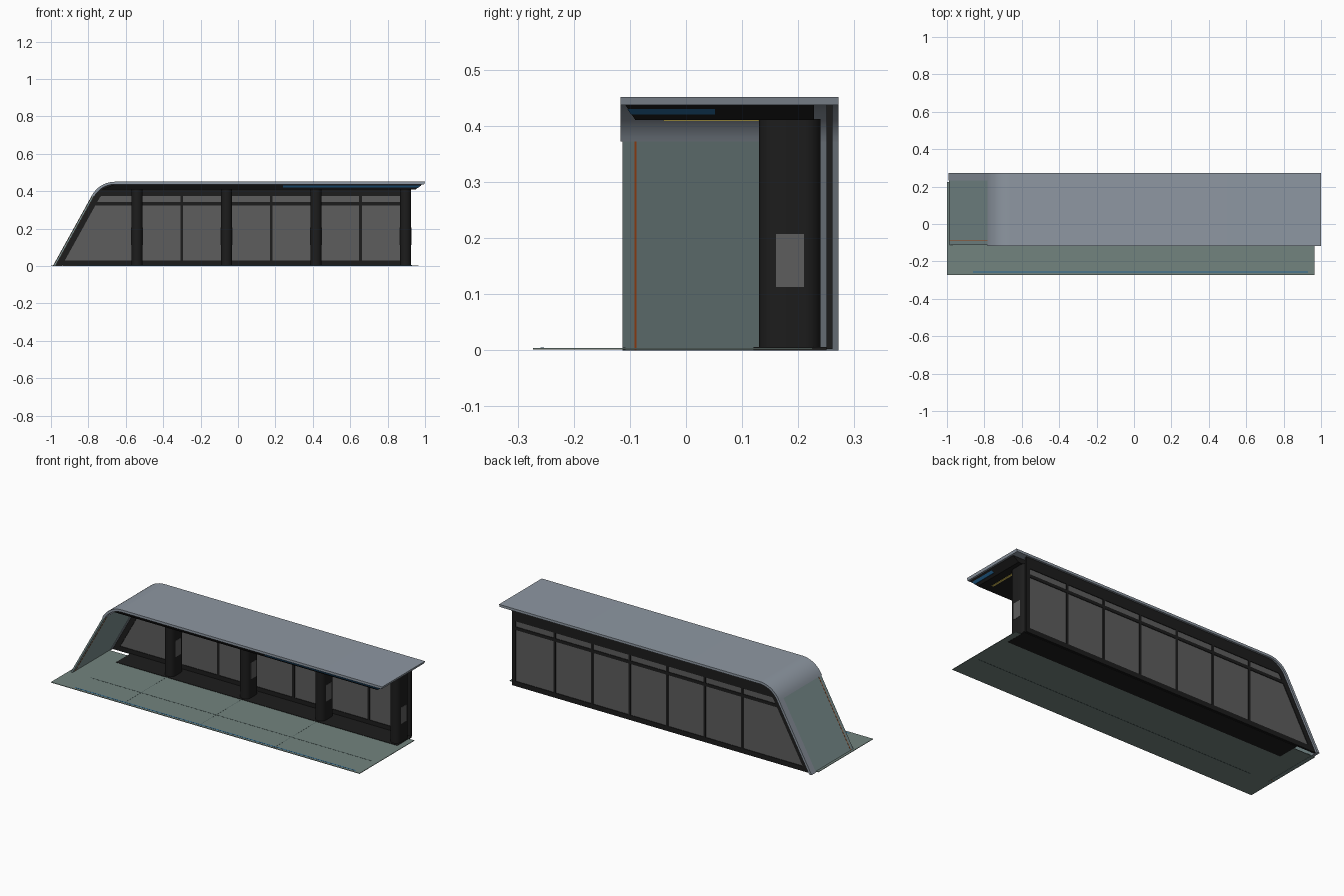
import bpy, bmesh, math

if "Cube" in bpy.data.objects:
    bpy.data.objects.remove(bpy.data.objects["Cube"])

def mat(name, r, g, b, a=1):
    m = bpy.data.materials.new(name)
    m.diffuse_color = (r, g, b, a)
    m.use_nodes = True
    m.node_tree.nodes["Principled BSDF"].inputs["Base Color"].default_value = m.diffuse_color
    return m

METAL = mat("grey_metal", .27, .31, .36)
BLACK = mat("black_frame", .012, .012, .012)
GLASS = mat("dark_glass", .11, .11, .11)
ENDGLASS = mat("tinted_glass", .21, .29, .29)
PAVE = mat("paving", .17, .23, .21)
SEAM = mat("seam", .06, .09, .09)
BLUE = mat("blue", .02, .14, .32)
ORANGE = mat("orange", .5, .08, .01)
YELLOW = mat("yellow", .7, .55, .1)

def loft(name, a, b, material, smooth=False):
    """Solid between two matching closed loops of 3D points."""
    bm = bmesh.new()
    va = [bm.verts.new(p) for p in a]
    vb = [bm.verts.new(p) for p in b]
    n = len(a)
    bm.faces.new(va)
    bm.faces.new(vb[::-1])
    for i in range(n):
        j = (i + 1) % n
        bm.faces.new((va[j], va[i], vb[i], vb[j]))
    bmesh.ops.recalc_face_normals(bm, faces=bm.faces)
    me = bpy.data.meshes.new(name)
    bm.to_mesh(me)
    bm.free()
    me.materials.append(material)
    ob = bpy.data.objects.new(name, me)
    bpy.context.collection.objects.link(ob)
    if smooth:
        bpy.ops.object.select_all(action='DESELECT')
        ob.select_set(True)
        bpy.context.view_layer.objects.active = ob
        bpy.ops.object.shade_smooth_by_angle(angle=math.radians(35))
    return ob

def prism(name, pts, y0, y1, material, smooth=False):
    return loft(name, [(x, y0, z) for x, z in pts], [(x, y1, z) for x, z in pts], material, smooth)

def rect(x0, x1, y0, y1, z):
    return [(x0, y0, z), (x1, y0, z), (x1, y1, z), (x0, y1, z)]

def box(name, x0, x1, y0, y1, z0, z1, material):
    return loft(name, rect(x0, x1, y0, y1, z0), rect(x0, x1, y0, y1, z1), material)

# Side profile: sloping leg, rounded shoulder, flat roof
TOP, R, ANG = .451, .14, math.radians(61)
CX, CZ = -.658, TOP - R

def leg_point(d, z):
    x = CX - (R - d) * math.sin(ANG)
    zz = CZ + (R - d) * math.cos(ANG)
    return (x + (z - zz) / math.tan(ANG), z)

def arc(d):
    return [(CX + (R - d) * math.cos(t), CZ + (R - d) * math.sin(t))
            for t in [math.radians(151 - 61 * i / 14) for i in range(15)]]

def strip(d0, d1, z0, x0, x1):
    outer = [leg_point(d0, z0)] + arc(d0) + [(x0, TOP - d0)]
    inner = [leg_point(d1, z0)] + arc(d1) + [(x1, TOP - d1)]
    return outer + inner[::-1]

def slope(d0, d1, z0, z1):
    return [leg_point(d0, z0), leg_point(d0, z1), leg_point(d1, z1), leg_point(d1, z0)]

# Roof shell and sloping end
prism("roof_shell", strip(0, .014, .373, 1.0, .995), -.117, .272, METAL, True)
prism("sloping_leg", slope(0, .014, 0, .373), .232, .272, METAL)
prism("end_glass", slope(.002, .012, 0, .373), -.113, .232, ENDGLASS)
prism("end_glass_line", slope(.0012, .0128, 0, .373), -.0915, -.0885, ORANGE)

# Soffit under the roof, with blue edge band
loft("soffit", rect(-.73, .95, -.09, .228, .41), rect(-.66, .985, -.108, .228, .437), BLACK)
loft("blue_edge_band", rect(.24, .965, -.098, .052, .42), rect(.24, .978, -.1045, .052, .43), BLUE)

# Back wall frame
Y0, Y1 = .25, .261
prism("wall_outer_frame", strip(.014, .042, .002, .925, .925), Y0, Y1, BLACK)
box("wall_top_rail", -.735, .925, Y0, Y1, .375, .425, BLACK)
box("wall_sill", leg_point(.03, .03)[0], .925, Y0, Y1, .002, .03, BLACK)
box("wall_transom", leg_point(.03, .345)[0], .925, Y0, Y1, .325, .343, BLACK)
box("wall_end_post", .903, .925, Y0, Y1, .002, .43, BLACK)
for i in range(6):
    x = -.54 + .239 * i
    box(f"mullion_{i+1}", x - .007, x + .007, Y0, Y1, .02, .39, BLACK)
prism("wall_glass", [leg_point(.035, .01), leg_point(.035, .37), (-.7, .4), (.915, .4), (.915, .01)],
      .2535, .2575, GLASS)

# Rounded columns with side panels and ceiling lights
for i in range(4):
    x = -.54 + .4785 * i
    ring = []
    for k in range(26):
        t = math.pi * (k if k < 13 else k - 1) / 12
        ring.append((x + .03 * math.cos(t), (.21 if k < 13 else .16) + .03 * math.sin(t)))
    loft(f"column_{i+1}", [(a, b, .004) for a, b in ring], [(a, b, .412) for a, b in ring], BLACK, True)
    box(f"column_panel_{i+1}", x - .0312, x + .0312, .16, .21, .113, .207, GLASS)
    box(f"ceiling_light_{i+1}", x - .006, x + .006, -.04, .13, .4085, .4105, YELLOW)

# Paving, seams and base pad
box("paving", -1, .965, -.273, .225, .001, .004, PAVE)
for i in range(3):
    x = -.54 + .4785 * i
    box(f"paving_seam_{i+1}", x - .001, x + .001, -.272, .12, .002, .0043, SEAM)
box("dark_guide_line", -.86, .93, -.112, -.108, .0003, .0046, SEAM)
box("blue_guide_line", -.86, .93, -.259, -.253, .002, .0046, BLUE)
box("base_pad", -.86, .93, .12, .25, 0, .006, BLACK)
